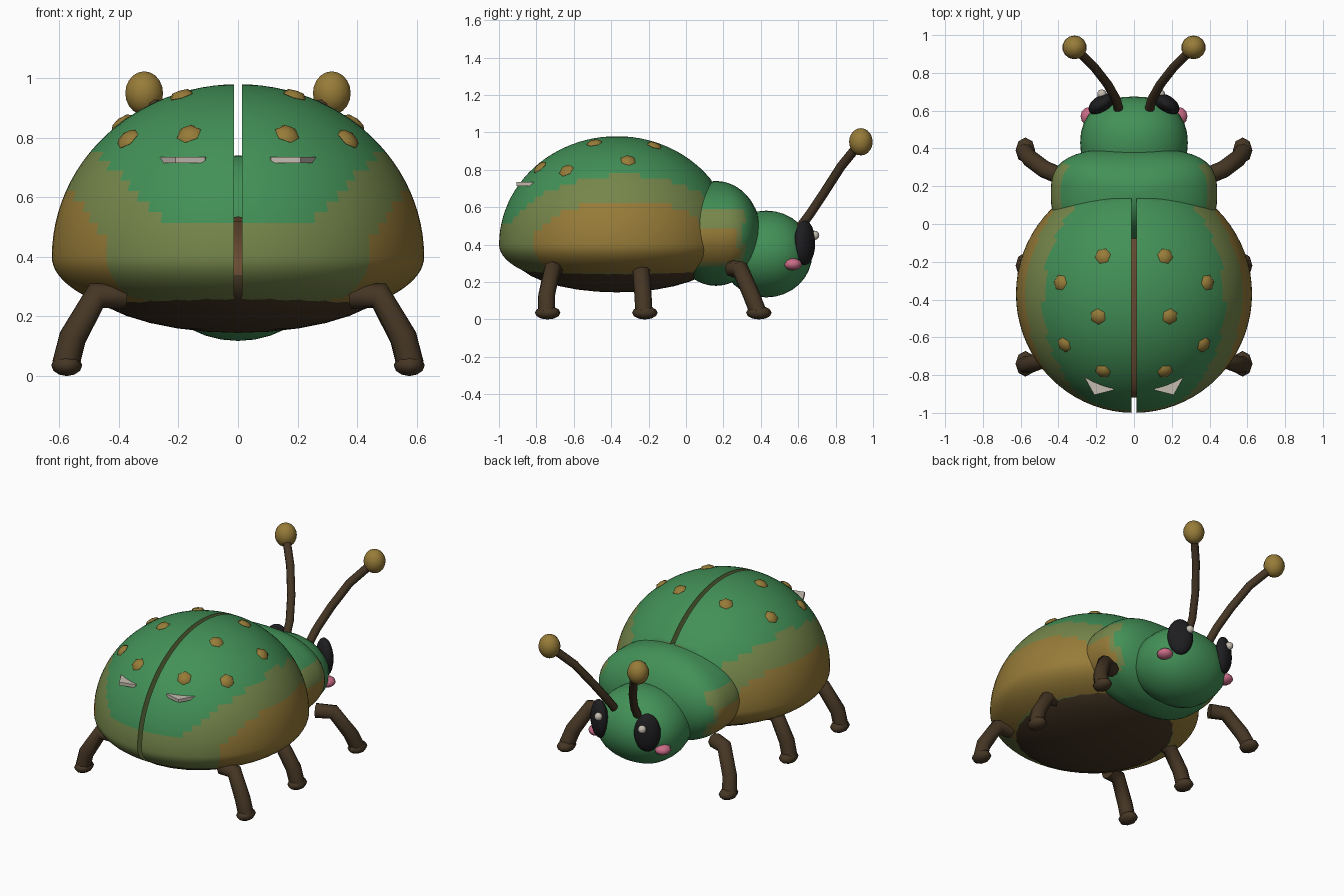
import bpy, bmesh, math
from mathutils import Vector, Matrix

if "Cube" in bpy.data.objects:
    bpy.data.objects.remove(bpy.data.objects["Cube"])

PALETTE = {
    "green": (0.055, 0.28, 0.095), "olive": (0.18, 0.24, 0.07), "gold": (0.31, 0.20, 0.04),
    "bark_brown": (0.06, 0.037, 0.018), "rust_brown": (0.14, 0.07, 0.03),
    "black": (0.013, 0.013, 0.015), "bone_white": (0.55, 0.50, 0.43), "pink": (0.58, 0.15, 0.24)}
MATS = {}
for key, rgb in PALETTE.items():
    MATS[key] = bpy.data.materials.new(key)
    MATS[key].diffuse_color = (*rgb, 1)


def finish(name, bm, colours, rule=None, angle=40):
    """Turn a bmesh into an object; rule picks the colour of each face by its centre."""
    bmesh.ops.recalc_face_normals(bm, faces=bm.faces)
    for f in bm.faces:
        f.smooth = True
        if rule:
            f.material_index = colours.index(rule(f.calc_center_median()))
    me = bpy.data.meshes.new(name)
    bm.to_mesh(me)
    bm.free()
    for c in colours:
        me.materials.append(MATS[c])
    ob = bpy.data.objects.new(name, me)
    bpy.context.collection.objects.link(ob)
    bpy.ops.object.select_all(action='DESELECT')
    ob.select_set(True)
    bpy.context.view_layer.objects.active = ob
    bpy.ops.object.shade_smooth_by_angle(angle=math.radians(angle))
    return ob


def blob_mesh(centre, radii, seg=20, rings=12, rot=None, power=2):
    """Ellipsoid; power above 2 makes its plan outline boxier."""
    bm = bmesh.new()
    bmesh.ops.create_uvsphere(bm, u_segments=seg, v_segments=rings, radius=1)
    rot = rot or Matrix.Identity(3)
    for v in bm.verts:
        r = math.hypot(v.co.x, v.co.y)
        k = 1
        if r > 1e-5 and power != 2:
            k = (abs(v.co.x / r) ** power + abs(v.co.y / r) ** power) ** (-1 / power)
        p = Vector((v.co.x * k * radii[0], v.co.y * k * radii[1], v.co.z * radii[2]))
        v.co = rot @ p + Vector(centre)
    return bm


def blob(name, centre, radii, colour, **kw):
    return finish(name, blob_mesh(centre, radii, **kw), [colour], angle=60)


def tube(name, points, radius, colour):
    """Eight-sided tube along a path, with tapering given per point."""
    cu = bpy.data.curves.new(name, 'CURVE')
    cu.dimensions = '3D'
    cu.bevel_depth = radius
    cu.bevel_resolution = 2
    cu.use_fill_caps = True
    sp = cu.splines.new('POLY')
    sp.points.add(len(points) - 1)
    for p, co in zip(sp.points, points):
        p.co = (*co, 1)
    sp.use_smooth = True
    cu.materials.append(MATS[colour])
    ob = bpy.data.objects.new(name, cu)
    bpy.context.collection.objects.link(ob)


# Wing case ellipsoid, shallower below its widest line
CY, CZ, RX, RY, UP, DOWN = -0.37, 0.40, 0.625, 0.63, 0.58, 0.23


def shell_colour(p):
    u, v = (p.y - CY) / RY - 0.05, (p.z - CZ) / UP
    if v < 0:
        out = math.hypot(p.x / RX, (p.y - CY) / RY)
        return "gold" if abs(u) < 0.76 + v * 0.5 and out > 0.74 and abs(p.x) > 0.1 else "olive"
    if abs(p.x) > 0.1 and (u / 0.77) ** 2 + (v / 0.41) ** 2 < 1:
        return "gold"
    return "olive" if v < 0.22 or u * u + (v / 0.64) ** 2 < 1 else "green"


for s, side in ((-1, "left"), (1, "right")):
    # Wing case half, cut flat along the split and at the front
    bm = blob_mesh((0, 0, 0), (RX, RY, 1), seg=72, rings=48)
    for v in bm.verts:
        v.co = (v.co.x, v.co.y + CY, CZ + v.co.z * (UP if v.co.z > 0 else DOWN))
    for co, no in (((s * 0.014, 0, 0), (-s, 0, 0)), ((0, 0.135, 0), (0, 1, 0))):
        cut = bmesh.ops.bisect_plane(bm, geom=bm.verts[:] + bm.edges[:] + bm.faces[:],
                                     plane_co=co, plane_no=no, clear_outer=True)
        rim = [e for e in cut["geom_cut"] if isinstance(e, bmesh.types.BMEdge)]
        bmesh.ops.holes_fill(bm, edges=rim)
    finish("wing_case_" + side, bm, ["green", "olive", "gold"], shell_colour)

    # Spots lying on the wing case
    for i, (x, y) in enumerate(((0.165, -0.17), (0.39, -0.31), (0.19, -0.49),
                                (0.37, -0.64), (0.165, -0.78))):
        h = math.sqrt(1 - (x / RX) ** 2 - ((y - CY) / RY) ** 2)
        n = Vector((s * x / RX ** 2, (y - CY) / RY ** 2, h / UP)).normalized()
        blob(f"spot_{side}_{i}", (s * x, y, CZ + UP * h), (0.043, 0.043, 0.018), "gold",
             seg=6, rings=4, rot=n.to_track_quat('Z', 'Y').to_matrix())

    # Pale plate at the rear
    bm = bmesh.new()
    outline = ((0.285, -0.77), (0.19, -0.80), (0.09, -0.82), (0.11, -0.88), (0.21, -0.905))
    face = bm.faces.new([bm.verts.new((s * x, y, 0.715)) for x, y in outline])
    top = bmesh.ops.extrude_face_region(bm, geom=[face])["geom"]
    bmesh.ops.translate(bm, vec=(0, 0, 0.02),
                        verts=[g for g in top if isinstance(g, bmesh.types.BMVert)])
    finish("rear_plate_" + side, bm, ["bone_white"], angle=20)

    # Legs and feet: the y positions of each leg from hip to foot
    for part, ys in (("front", (0.25, 0.29, 0.35, 0.385)),
                     ("middle", (-0.24, -0.24, -0.23, -0.225)),
                     ("rear", (-0.70, -0.715, -0.745, -0.745))):
        xz = ((0.38, 0.27), (0.475, 0.27), (0.555, 0.13), (0.578, 0.04))
        tube(f"{part}_leg_{side}", [(s * x, y, z) for (x, z), y in zip(xz, ys)],
             0.046, "bark_brown")
        blob(f"{part}_foot_{side}", (s * 0.575, ys[3] + 0.005, 0.036), (0.052, 0.068, 0.036),
             "bark_brown", seg=8, rings=6)

    # Eye, glint and cheek
    blob("eye_" + side, (s * 0.17, 0.635, 0.41), (0.078, 0.046, 0.12), "black",
         rot=Matrix.Rotation(-s * 0.55, 3, 'Z'))
    blob("eye_glint_" + side, (s * 0.155 - 0.015, 0.688, 0.45), (0.025, 0.025, 0.025),
         "bone_white", seg=10, rings=6)
    blob("cheek_" + side, (s * 0.235, 0.57, 0.295), (0.048, 0.05, 0.032), "pink",
         seg=12, rings=8)

    # Antenna and its knob
    tube("antenna_" + side, [(s * x, y, z) for x, y, z in (
        (0.08, 0.60, 0.48), (0.095, 0.66, 0.56), (0.14, 0.74, 0.68),
        (0.21, 0.83, 0.82), (0.30, 0.92, 0.93))], 0.025, "bark_brown")
    blob("antenna_knob_" + side, (s * 0.315, 0.935, 0.95), (0.065, 0.063, 0.073), "gold",
         seg=14, rings=10)

# Belly between and below the wing cases
finish("belly", blob_mesh((0, -0.37, 0.34), (0.53, 0.55, 0.195), seg=28, rings=16),
       ["rust_brown", "bark_brown"], lambda p: "rust_brown" if p.z > 0.34 else "bark_brown")


# Thorax with tinted flanks
def thorax_colour(p):
    if abs(p.x) > 0.36 and p.y < 0.28 and 0.27 < p.z < 0.50:
        return "gold"
    return "olive" if abs(p.x) > 0.33 and p.y < 0.31 and 0.24 < p.z < 0.58 else "green"


finish("thorax", blob_mesh((0, 0.16, 0.46), (0.44, 0.24, 0.28), seg=56, rings=32, power=3),
       ["green", "olive", "gold"], thorax_colour)

# Head
blob("head", (0, 0.43, 0.35), (0.285, 0.245, 0.232), "green", seg=28, rings=16, power=2.3)

for m in bpy.data.materials:
    if m.users and not m.is_grease_pencil:
        m.use_nodes = True
        m.node_tree.nodes["Principled BSDF"].inputs["Base Color"].default_value = m.diffuse_color
